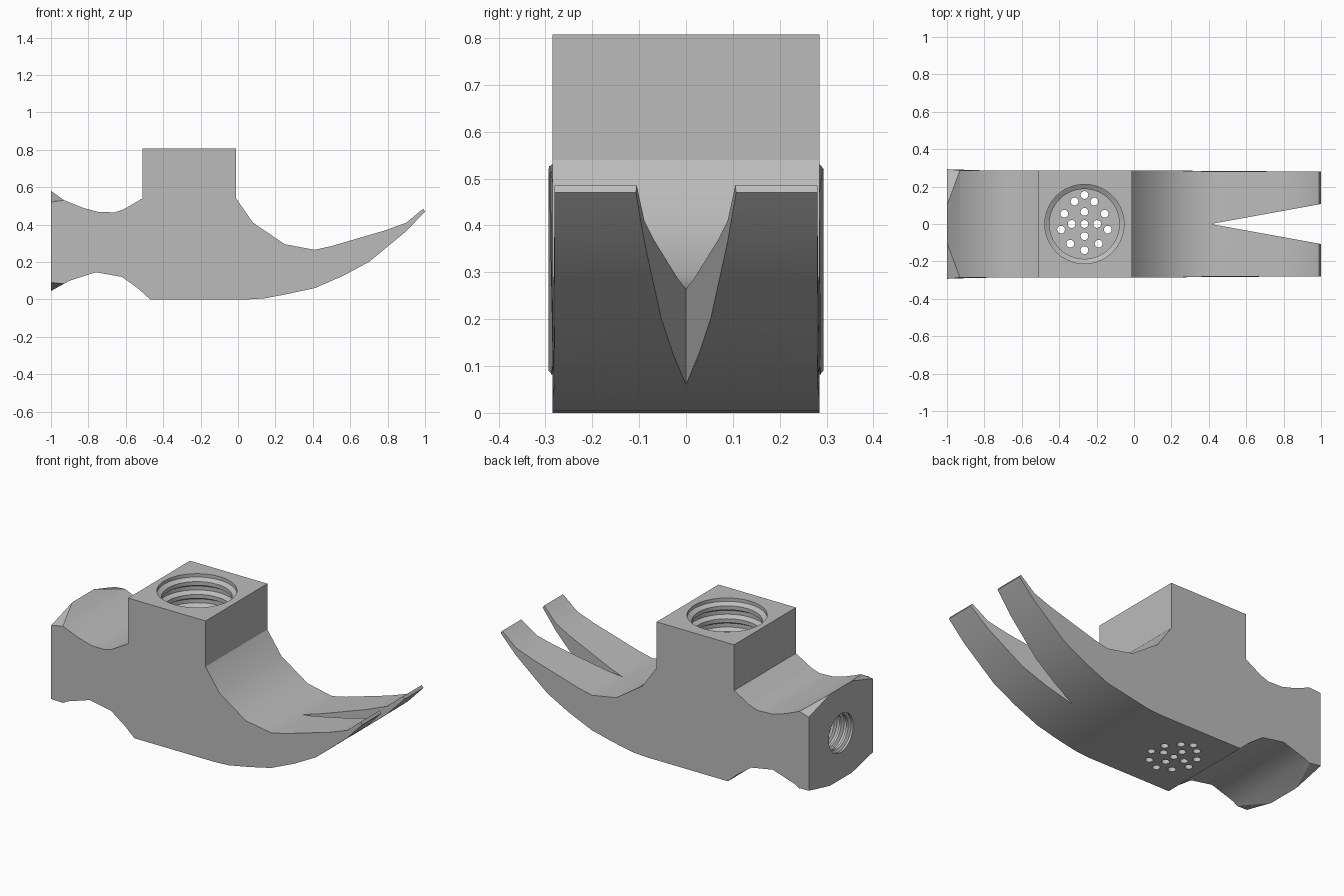
import bpy, bmesh, math
from mathutils import Matrix, Vector

cube = bpy.data.objects.get("Cube")
if cube:
    bpy.data.objects.remove(cube)

steel = bpy.data.materials.new("grey steel")
steel.use_nodes = True
steel.diffuse_color = (0.5, 0.5, 0.5, 1)
steel.node_tree.nodes["Principled BSDF"].inputs["Base Color"].default_value = (0.5, 0.5, 0.5, 1)


def make_object(name, bm):
    bmesh.ops.recalc_face_normals(bm, faces=bm.faces)
    mesh = bpy.data.meshes.new(name)
    bm.to_mesh(mesh)
    bm.free()
    mesh.materials.append(steel)
    ob = bpy.data.objects.new(name, mesh)
    bpy.context.collection.objects.link(ob)
    return ob


def prism(name, outline, shift):
    """Closed outline of 3D points, extruded along shift."""
    bm = bmesh.new()
    face = bm.faces.new([bm.verts.new(p) for p in outline])
    new = bmesh.ops.extrude_face_region(bm, geom=[face])["geom"]
    bmesh.ops.translate(bm, vec=shift, verts=[v for v in new if isinstance(v, bmesh.types.BMVert)])
    if not face.is_valid or len(bm.faces) < len(outline) + 2:
        bm.faces.new([v for v in list(bm.verts)[:len(outline)]])
    return make_object(name, bm)


def lathe(name, profile, matrix, sides):
    """Closed solid from (radius, height) pairs around the z axis."""
    bm = bmesh.new()
    rings = []
    for r, h in profile:
        angles = [2 * math.pi * i / sides for i in range(sides)]
        rings.append([bm.verts.new((r * math.cos(a), r * math.sin(a), h)) for a in angles])
    for low, high in zip(rings, rings[1:]):
        for i in range(sides):
            j = (i + 1) % sides
            bm.faces.new((low[i], low[j], high[j], high[i]))
    bm.faces.new(rings[0][::-1])
    bm.faces.new(rings[-1])
    bmesh.ops.transform(bm, matrix=matrix, verts=bm.verts)
    return make_object(name, bm)


def thread_profile(inner, outer, start, end, pitch):
    """Bore profile with a groove once per pitch."""
    pts = [(inner, start)]
    h = start + pitch * 0.5
    while h + pitch < end:
        pts += [(inner, h), (outer, h + pitch * 0.2),
                (outer, h + pitch * 0.5), (inner, h + pitch * 0.7)]
        h += pitch
    return pts + [(inner, end)]


# Hammer head silhouette, swept across the width
half = 0.285
top = [(-1, .58), (-.93, .53), (-.83, .49), (-.75, .468), (-.66, .465), (-.61, .482), (-.51, .54),
       (-.51, .807), (-.01, .807), (-.01, .54), (.08, .41), (.25, .295), (.41, .265), (.5, .285),
       (.79, .37), (.9, .41), (.99, .485)]
bottom = [(1, .47), (.9, .365), (.7, .2), (.56, .125), (.41, .06), (.27, .03), (.14, .005), (.05, 0),
          (-.47, 0), (-.53, .055), (-.62, .12), (-.76, .145), (-.9, .1), (-1, .045)]
head = prism("hammer_head", [(x, -half, z) for x, z in top + bottom], (0, 2 * half, 0))

# Slight flare of the striking face and taper of the claw
for v in head.data.vertices:
    if v.co.x < -0.95:
        v.co.y *= 1.03
    elif v.co.x > 0.3:
        v.co.y *= 0.985

cutters = []

# V notch between the claws
cutters.append(prism("claw_notch", [(.41, 0, -.2), (1.1, -.125, -.2), (1.1, .125, -.2)], (0, 0, 1)))

# Chamfered corners of the striking face
for side in (-1, 1):
    for drop, mid, along, out in ((.52, .58, .53, .1), (.09, .045, .084, -.1)):
        bm = bmesh.new()
        pts = [(-1, .2936, drop), (-1, .1, mid), (-.93, .2876, along), (-1.1, .3936, mid + out)]
        for x, y, z in pts:
            bm.verts.new((x, side * y, z))
        bmesh.ops.convex_hull(bm, input=bm.verts)
        cutters.append(make_object("corner_chamfer", bm))

# Threaded socket in the top block
socket_x = -0.265
cutters.append(lathe("socket_bore", thread_profile(.187, .212, .06, .85, .075),
                     Matrix.Translation((socket_x, 0, 0)), 40))

# Threaded inlet through the striking face, meeting the socket
inlet = Matrix.Translation((-1.03, 0, .315)) @ Matrix.Rotation(math.pi / 2, 4, "Y")
cutters.append(lathe("inlet_bore", thread_profile(.1, .115, 0, .65, .045), inlet, 28))

# Perforations in the socket floor
middle = [(0, .155), (0, .065), (0, 0), (0, -.065), (0, -.14)]
paired = [(.053, .12), (.108, .055), (.068, 0), (.125, -.03), (.076, -.105)]
for x, y in middle + paired + [(-x, y) for x, y in paired]:
    cutters.append(lathe("floor_hole", [(.021, -.05), (.021, .12)],
                         Matrix.Translation((socket_x + x, y, 0)), 14))

# Cut everything out and drop the cutters
bpy.context.view_layer.objects.active = head
for cutter in cutters:
    cutter.hide_render = True
    mod = head.modifiers.new("cut", "BOOLEAN")
    mod.operation = "DIFFERENCE"
    mod.solver = "EXACT"
    mod.object = cutter
    bpy.ops.object.modifier_apply(modifier=mod.name)
for cutter in cutters:
    bpy.data.objects.remove(cutter)

bpy.ops.object.select_all(action="DESELECT")
head.select_set(True)
bpy.ops.object.shade_smooth_by_angle(angle=math.radians(30))
